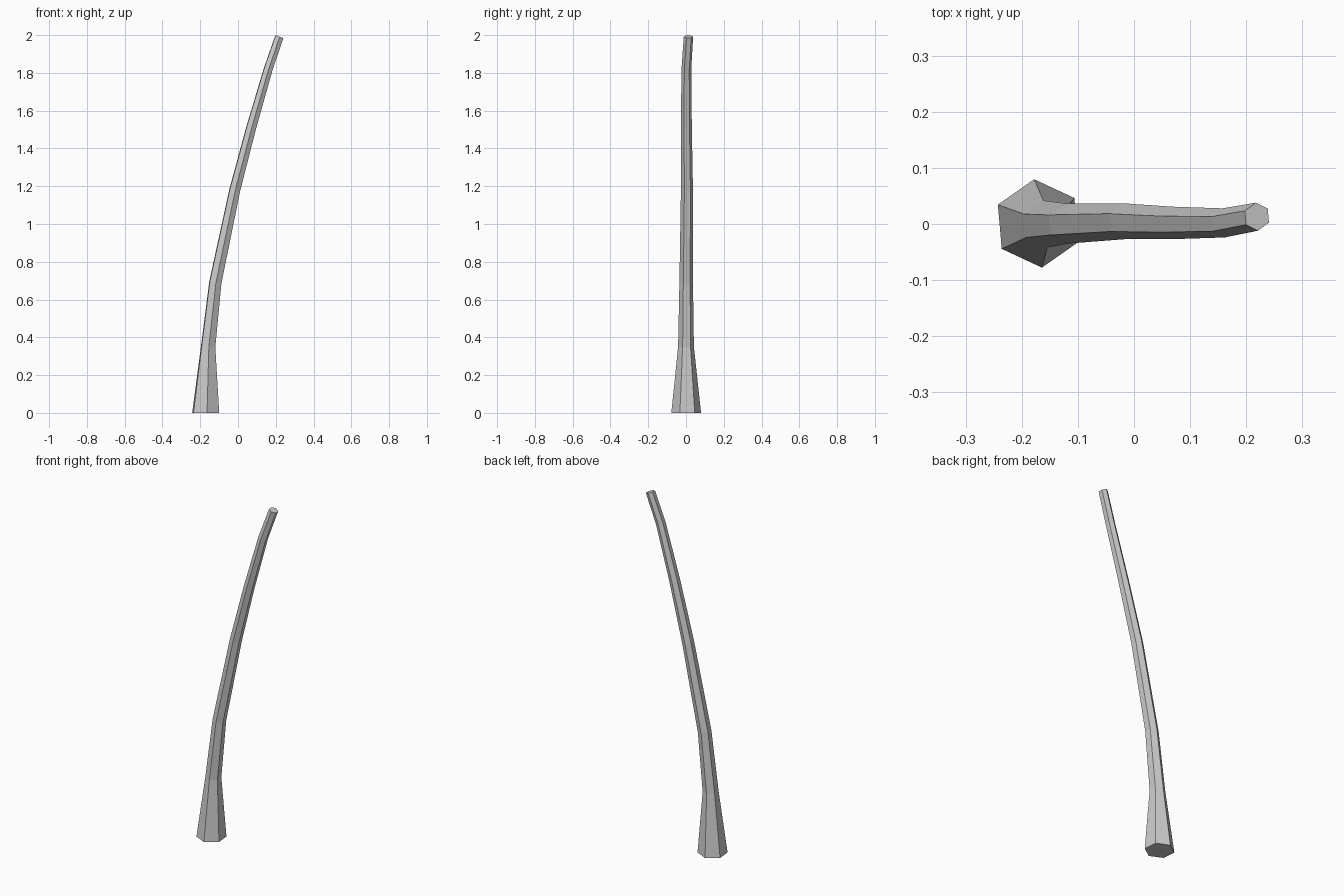
import bpy, bmesh
from math import cos, sin, radians, atan2

if "Cube" in bpy.data.objects:
    bpy.data.objects.remove(bpy.data.objects["Cube"])

SIDES = 6
TWIST = radians(35)

# Trunk path: centre x, y, z and radius of each ring
rings = [
    (-0.171, 0.001, 0.00, 0.079),
    (-0.158, 0.000, 0.35, 0.042),
    (-0.120, 0.001, 0.69, 0.036),
    (-0.017, 0.005, 1.18, 0.032),
    (0.070, 0.002, 1.51, 0.029),
    (0.160, 0.002, 1.82, 0.026),
    (0.219, 0.013, 1.992, 0.025),
]

bm = bmesh.new()
loops = []
for i, (x, y, z, r) in enumerate(rings):
    # Lean each ring square to the path; the base stays flat on the ground
    a, b = rings[max(i - 1, 0)], rings[min(i + 1, len(rings) - 1)]
    lean = atan2(b[0] - a[0], b[2] - a[2]) if i else 0
    loop = []
    for k in range(SIDES):
        t = TWIST + radians(60 * k)
        u, v = r * cos(t), r * sin(t)
        loop.append(bm.verts.new((x + u * cos(lean), y + v, z - u * sin(lean))))
    loops.append(loop)

# Side walls
for low, high in zip(loops, loops[1:]):
    for k in range(SIDES):
        n = (k + 1) % SIDES
        bm.faces.new((low[k], low[n], high[n], high[k]))

# End caps
bm.faces.new(loops[0][::-1])
bm.faces.new(loops[-1])
bmesh.ops.recalc_face_normals(bm, faces=bm.faces)

mesh = bpy.data.meshes.new("curved_trunk")
bm.to_mesh(mesh)
bm.free()
bpy.context.collection.objects.link(bpy.data.objects.new("curved_trunk", mesh))
